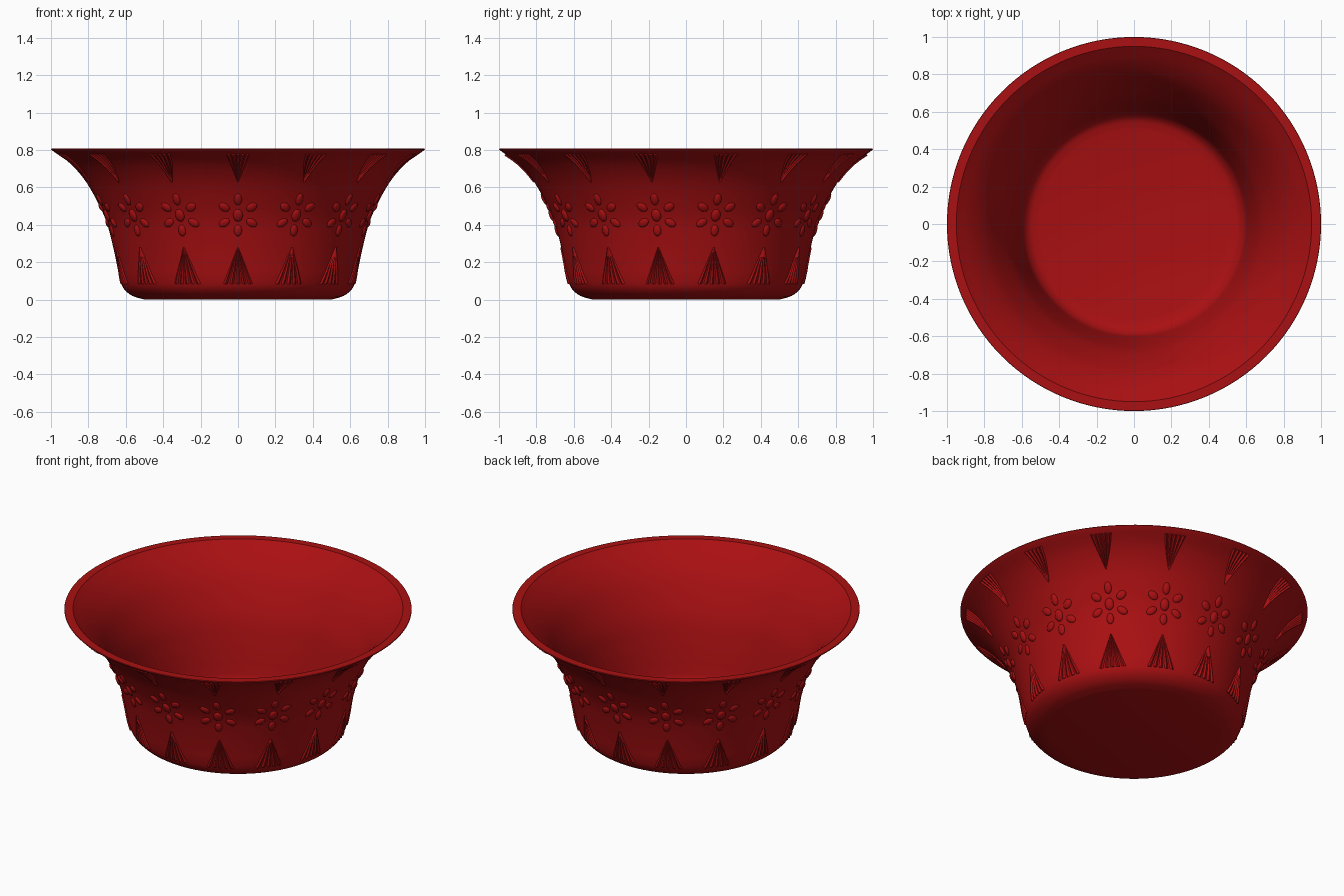
import bpy, bmesh, math
from mathutils import Vector

cube = bpy.data.objects.get("Cube")
if cube:
    bpy.data.objects.remove(cube)

MOTIFS = 14
SEGMENTS = 128

red = bpy.data.materials.new("deep_red")
red.use_nodes = True
red.diffuse_color = (0.40, 0.005, 0.006, 1)
red.node_tree.nodes["Principled BSDF"].inputs["Base Color"].default_value = red.diffuse_color


def smooth_path(points, steps=5):
    """Catmull-Rom curve through (radius, height) points."""
    p = [Vector(q) for q in points]
    p = [2 * p[0] - p[1]] + p + [2 * p[-1] - p[-2]]
    path = []
    for a, b, c, d in zip(p, p[1:], p[2:], p[3:]):
        for i in range(steps):
            t = i / steps
            path.append(0.5 * (2 * b + (c - a) * t + (2 * a - 5 * b + 4 * c - d) * t ** 2
                               + (3 * b - a - 3 * c + d) * t ** 3))
    return path + [p[-2]]


def finish(bm, name):
    bmesh.ops.recalc_face_normals(bm, faces=bm.faces)
    mesh = bpy.data.meshes.new(name)
    bm.to_mesh(mesh)
    bm.free()
    mesh.materials.append(red)
    ob = bpy.data.objects.new(name, mesh)
    bpy.context.collection.objects.link(ob)
    bpy.ops.object.select_all(action='DESELECT')
    ob.select_set(True)
    bpy.context.view_layer.objects.active = ob
    bpy.ops.object.shade_smooth_by_angle(angle=math.radians(35))
    return ob


# Outer and inner wall profiles, from the foot to the rim
outer = smooth_path([(0.50, 0), (0.565, 0.02), (0.612, 0.06), (0.634, 0.12), (0.65, 0.2),
                     (0.672, 0.3), (0.705, 0.42), (0.755, 0.53), (0.82, 0.64),
                     (0.90, 0.73), (0.995, 0.798)])
inner = smooth_path([(0.51, 0.04), (0.56, 0.055), (0.592, 0.09), (0.606, 0.14), (0.62, 0.21),
                     (0.642, 0.31), (0.675, 0.43), (0.725, 0.54), (0.79, 0.65),
                     (0.865, 0.735), (0.95, 0.807)])

# Bowl body: revolve the closed section
section = outer + [Vector((1.0, 0.803)), Vector((0.998, 0.807))] + inner[::-1]
bm = bmesh.new()
rings = []
for r, z in section:
    rings.append([bm.verts.new((r * math.cos(k * math.tau / SEGMENTS),
                                r * math.sin(k * math.tau / SEGMENTS), z))
                  for k in range(SEGMENTS)])
for low, high in zip(rings, rings[1:]):
    for k in range(SEGMENTS):
        n = (k + 1) % SEGMENTS
        bm.faces.new((low[k], low[n], high[n], high[k]))
bm.faces.new(rings[0])
bm.faces.new(rings[-1])
finish(bm, "bowl_body")


def on_wall(angle, s, z, h):
    """Place a flat ornament point on the outer wall, raised by h."""
    for a, b in zip(outer, outer[1:]):
        if a.y <= z <= b.y:
            break
    r = a.x + (b.x - a.x) * (z - a.y) / (b.y - a.y)
    tangent = (b - a).normalized()
    turn = angle + s / r
    r, z = r + h * tangent.y, z - h * tangent.x
    return Vector((r * math.sin(turn), -r * math.cos(turn), z))


def add_petal(bm, angle, s, z, length, width, tilt, height):
    """Shallow oval bead, its long axis tilted from upright."""
    made = bmesh.ops.create_uvsphere(bm, u_segments=16, v_segments=8, radius=1)
    for v in made["verts"]:
        u, w = v.co.x * width, v.co.y * length
        v.co = on_wall(angle, s + u * math.cos(tilt) + w * math.sin(tilt),
                       z - u * math.sin(tilt) + w * math.cos(tilt), v.co.z * height)


def add_fan(bm, angle, base_z, tip_z, half_width, ribs=5, rows=6):
    """Triangle of narrow ridges meeting at the tip."""
    step = 2 * half_width / ribs
    for i in range(ribs):
        left = -half_width + i * step
        strip = []
        for j in range(rows + 1):
            t = 0.97 * j / rows
            z = base_z + (tip_z - base_z) * t
            profile = ((left, -0.004), (left + step / 2, 0.009), (left + step, -0.004))
            strip.append([bm.verts.new(on_wall(angle, s * (1 - t), z, h * (1 - 0.4 * t)))
                          for s, h in profile])
        for a, b in zip(strip, strip[1:]):
            for k in range(3):
                n = (k + 1) % 3
                bm.faces.new((a[k], a[n], b[n], b[k]))
        bm.faces.new(strip[0])
        bm.faces.new(strip[-1])


angles = [k * math.tau / MOTIFS for k in range(MOTIFS)]

# Flowers: an oval centre with six petals
bm = bmesh.new()
for angle in angles:
    add_petal(bm, angle, 0, 0.45, 0.033, 0.026, 0, 0.014)
    for k in range(6):
        a = k * math.tau / 6
        add_petal(bm, angle, 0.085 * math.sin(a), 0.452 + 0.083 * math.cos(a),
                  0.031, 0.021, a, 0.011)
finish(bm, "flowers")

# Fans standing on the foot and hanging from the rim
for name, base_z, tip_z, half_width in (("lower_fans", 0.085, 0.285, 0.083),
                                        ("upper_fans", 0.778, 0.625, 0.066)):
    bm = bmesh.new()
    for angle in angles:
        add_fan(bm, angle, base_z, tip_z, half_width)
    finish(bm, name)
